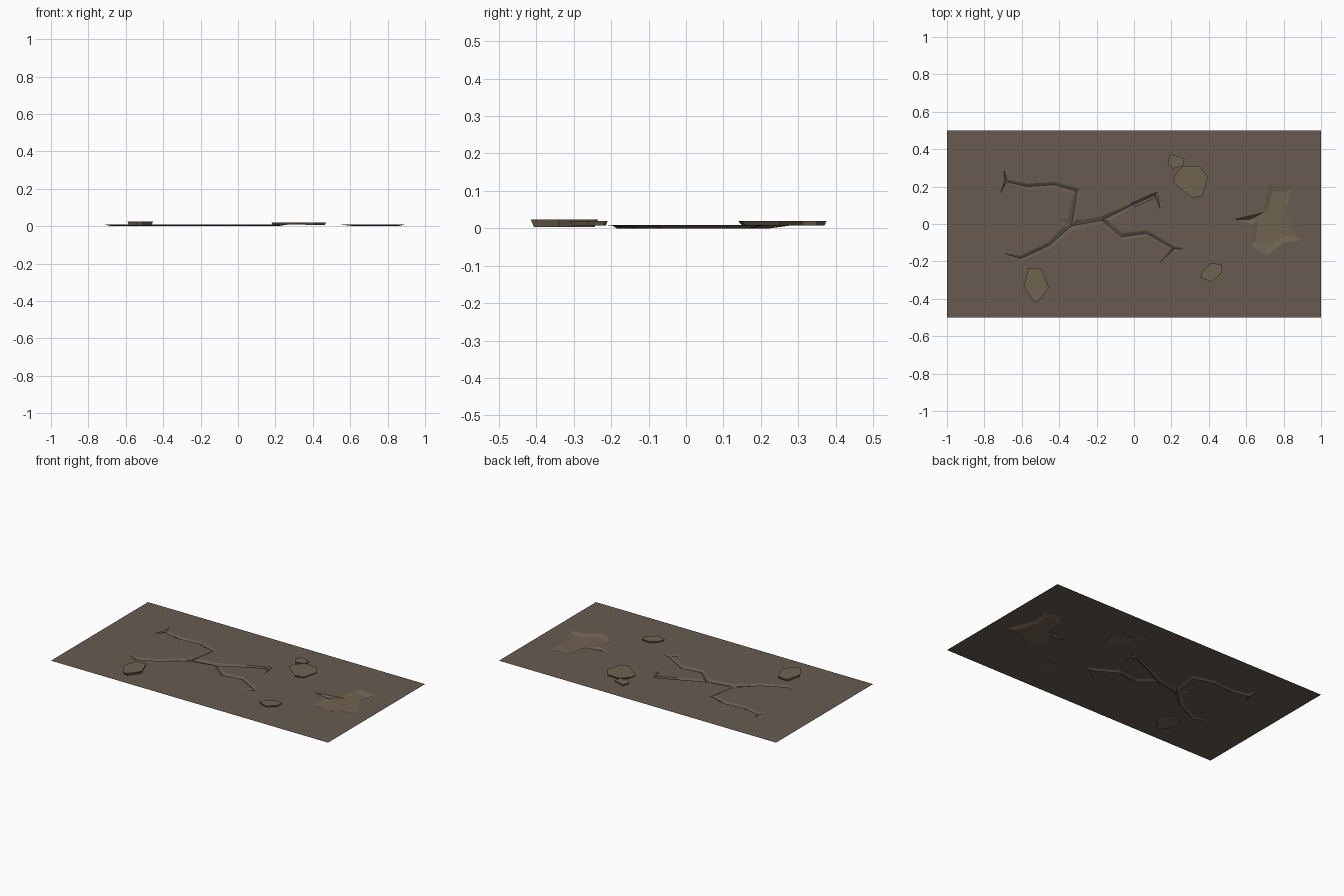
import bpy, bmesh, math
from mathutils import Vector

if "Cube" in bpy.data.objects:
    bpy.data.objects.remove(bpy.data.objects["Cube"])

TOP = 0.009  # ground level; cracks and hollow sink to z = 0


def material(name, rgb):
    m = bpy.data.materials.new(name)
    m.diffuse_color = (*rgb, 1)
    m.use_nodes = True
    m.node_tree.nodes["Principled BSDF"].inputs["Base Color"].default_value = m.diffuse_color
    return m


SOIL = material("soil", (0.135, 0.105, 0.08))
CLAY = material("clay", (0.16, 0.125, 0.08))


def finish(bm, name, mat):
    bmesh.ops.recalc_face_normals(bm, faces=bm.faces)
    me = bpy.data.meshes.new(name)
    bm.to_mesh(me)
    bm.free()
    me.materials.append(mat)
    ob = bpy.data.objects.new(name, me)
    bpy.context.collection.objects.link(ob)
    return ob


def face_up(ob):
    # open surfaces always look upward
    bm = bmesh.new()
    bm.from_mesh(ob.data)
    for f in bm.faces:
        f.normal_update()
        if f.normal.z < 0:
            f.normal_flip()
    bm.to_mesh(ob.data)
    bm.free()


# Crack skeleton: node -> (x, y, half width); tips have zero width
nodes = [(-0.335, -0.01, .025), (-0.17, 0.02, .02),
         (-0.305, 0.175, .018), (-0.425, 0.21, .015), (-0.57, 0.2, .015),
         (-0.68, 0.225, .012), (-0.695, 0.29, 0), (-0.715, 0.163, 0),
         (-0.455, -0.115, .016), (-0.605, -0.185, .014), (-0.70, -0.155, 0),
         (-0.01, 0.1, .012), (0.115, 0.155, .012), (0.128, 0.17, 0), (0.14, 0.075, 0),
         (-0.068, -0.068, .018), (0.067, -0.05, .016), (0.215, -0.133, .013),
         (0.27, -0.135, 0), (0.13, -0.217, 0), (-0.405, 0.027, 0)]
links = [(0, 1), (0, 2), (2, 3), (3, 4), (4, 5), (5, 6), (5, 7), (0, 8), (8, 9), (9, 10),
         (1, 11), (11, 12), (12, 13), (12, 14), (1, 15), (15, 16), (16, 17),
         (17, 18), (17, 19), (0, 20)]


def pos(i):
    return Vector(nodes[i][:2])


# Neighbours sorted by angle, so the outline can be walked around the tree
around = {i: [] for i in range(len(nodes))}
for a, b in links:
    around[a].append(b)
    around[b].append(a)
for i, ns in around.items():
    ns.sort(key=lambda j: math.atan2(*(pos(j) - pos(i)).yx))


def corner(v, a, b):
    """Mitred outline point at node v in the sector from neighbour a to b."""
    w = nodes[v][2]
    if w == 0:
        return pos(v)
    da, db = pos(a) - pos(v), pos(b) - pos(v)
    t0 = math.atan2(da.y, da.x)
    sweep = (math.atan2(db.y, db.x) - t0) % math.tau or math.tau
    r = min(w / max(abs(math.sin(sweep / 2)), .4), 2 * w)
    t = t0 + sweep / 2
    return pos(v) + r * Vector((math.cos(t), math.sin(t)))


def next_ccw(v, a):
    ns = around[v]
    return ns[(ns.index(a) + 1) % len(ns)]


# Cracks: sloping walls meeting along the skeleton
bm = bmesh.new()
low = [bm.verts.new((x, y, 0 if w else TOP)) for x, y, w in nodes]
rim = {}
for v, ns in around.items():
    for a in ns:
        rim[v, a] = low[v] if nodes[v][2] == 0 else bm.verts.new(
            (*corner(v, a, next_ccw(v, a)), TOP))
for a, b in links:
    for u, v in ((a, b), (b, a)):
        prev = around[v][around[v].index(u) - 1]
        loop = [low[u], low[v], rim[v, prev], rim[u, v]]
        bm.faces.new(list(dict.fromkeys(loop)))
crack_outline = []
u, v = links[0]
for _ in range(2 * len(links)):
    w = next_ccw(v, u)
    crack_outline.append(rim[v, u].co.xy.copy())
    u, v = v, w
face_up(finish(bm, "cracks", SOIL))

# Worn hollow: flat floor with sloping rim
hollow = [(0.725, 0.215), (0.845, 0.205), (0.82, 0.1), (0.895, -0.085), (0.8, -0.1),
          (0.715, -0.168), (0.62, -0.115), (0.635, 0.0), (0.54, 0.025), (0.69, 0.06)]
floor = [(0.74, 0.175), (0.82, 0.17), (0.80, 0.1), (0.855, -0.06), (0.79, -0.07),
         (0.72, -0.12), (0.65, -0.09), (0.665, 0.02), (0.62, 0.025), (0.715, 0.08)]
bm = bmesh.new()
outer = [bm.verts.new((x, y, TOP)) for x, y in hollow]
inner = [bm.verts.new((x, y, 0)) for x, y in floor]
bm.faces.new(inner)
for i in range(len(outer)):
    bm.faces.new((outer[i - 1], outer[i], inner[i], inner[i - 1]))
face_up(finish(bm, "hollow", CLAY))

# Ground sheet with openings for cracks and hollow
bm = bmesh.new()
for loop in ([(-1, -.5), (1, -.5), (1, .5), (-1, .5)], crack_outline, hollow):
    vs = [bm.verts.new((*p, TOP)) for p in loop]
    for i in range(len(vs)):
        bm.edges.new((vs[i - 1], vs[i]))
bmesh.ops.triangle_fill(bm, edges=bm.edges[:], use_beauty=True, normal=(0, 0, 1))
face_up(finish(bm, "ground", SOIL))


# Loose stones: flat slabs that flare slightly toward the top
def stone(name, outline, z0, z1):
    bm = bmesh.new()
    c = sum((Vector(p) for p in outline), Vector((0, 0))) / len(outline)
    top = [bm.verts.new((*p, z1)) for p in outline]
    base = [bm.verts.new((*(c + (Vector(p) - c) * .9), z0)) for p in outline]
    bm.faces.new(top)
    bm.faces.new(base[::-1])
    for i in range(len(top)):
        bm.faces.new((base[i - 1], base[i], top[i], top[i - 1]))
    finish(bm, name, CLAY)


stone("stone_front_left", [(-.565, -.235), (-.495, -.24), (-.455, -.34), (-.51, -.415),
                           (-.535, -.415), (-.59, -.335)], .003, .024)
stone("stone_back_large", [(.26, .31), (.35, .31), (.395, .25), (.367, .15), (.31, .14),
                           (.21, .22), (.215, .255)], .008, .019)
stone("stone_back_small", [(.195, .375), (.27, .35), (.26, .31), (.205, .295),
                           (.18, .33)], .008, .019)
stone("stone_front_right", [(.41, -.21), (.47, -.215), (.47, -.26), (.415, -.31),
                            (.355, -.285), (.37, -.245)], .007, .019)
